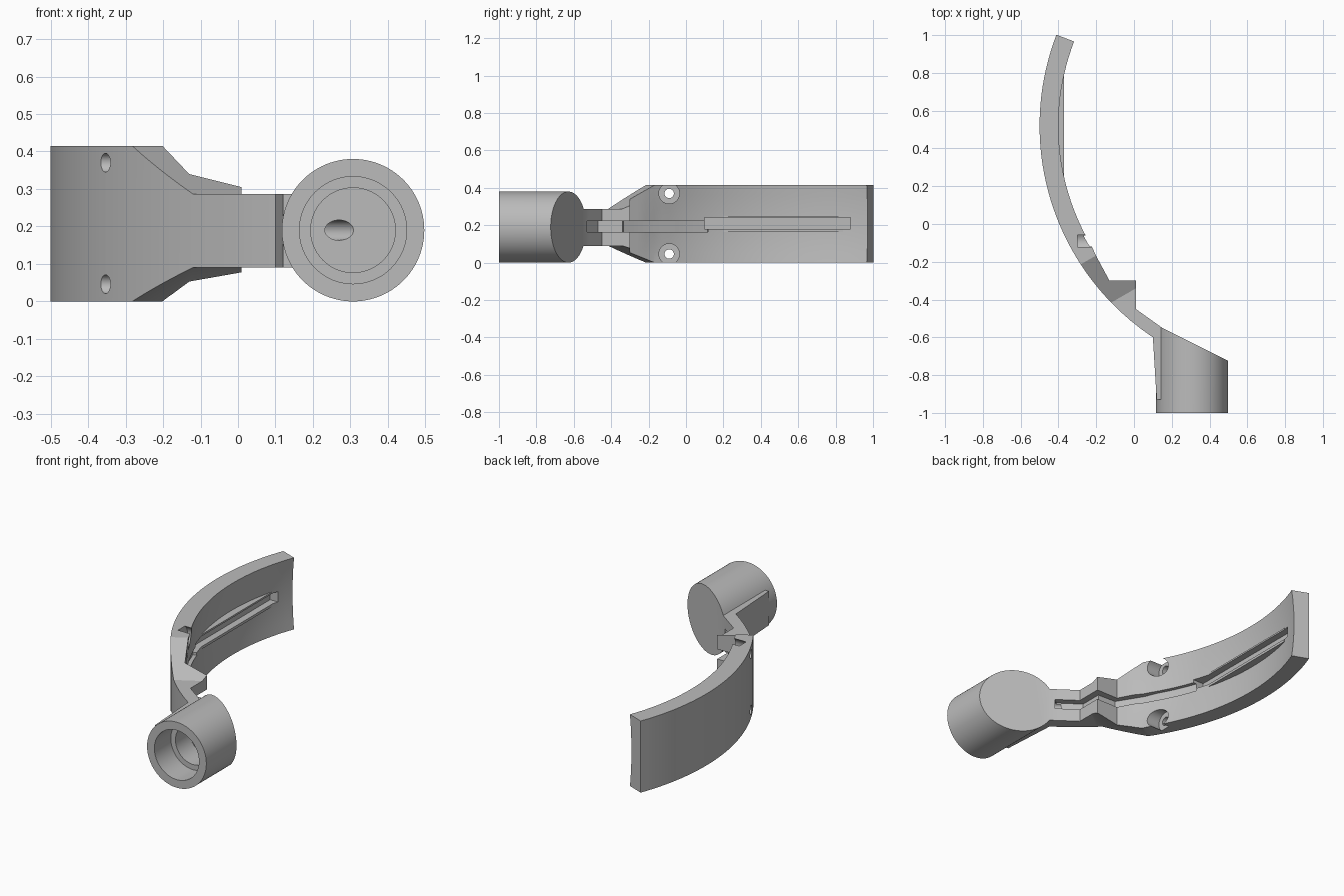
import bpy, bmesh, math
from mathutils import Vector

if "Cube" in bpy.data.objects:
    bpy.data.objects.remove(bpy.data.objects["Cube"])

CX, CY = 0.845, 0.52          # centre of the band's arc
R_OUT, R_IN = 1.345, 1.245
H = 0.415

grey = bpy.data.materials.new("plain_grey")
grey.diffuse_color = (0.5, 0.5, 0.5, 1)
grey.use_nodes = True
grey.node_tree.nodes["Principled BSDF"].inputs["Base Color"].default_value = grey.diffuse_color


def arc(r, deg):
    a = math.radians(deg)
    return Vector((CX + r * math.cos(a), CY + r * math.sin(a)))


def make(name, bm):
    bmesh.ops.recalc_face_normals(bm, faces=bm.faces)
    me = bpy.data.meshes.new(name)
    bm.to_mesh(me)
    bm.free()
    me.materials.append(grey)
    ob = bpy.data.objects.new(name, me)
    bpy.context.collection.objects.link(ob)
    return ob


def prism(name, pts, to_a, to_b):
    """Extrude a 2D outline between two mapping functions."""
    bm = bmesh.new()
    a = [bm.verts.new(to_a(p)) for p in pts]
    b = [bm.verts.new(to_b(p)) for p in pts]
    bm.faces.new(a)
    bm.faces.new(b[::-1])
    n = len(pts)
    for i in range(n):
        bm.faces.new((a[i], b[i], b[(i + 1) % n], a[(i + 1) % n]))
    return make(name, bm)


def z_prism(name, pts, z0, z1):
    return prism(name, pts, lambda p: (p[0], p[1], z0), lambda p: (p[0], p[1], z1))


def box(name, x0, x1, y0, y1, z0, z1):
    return z_prism(name, [(x0, y0), (x1, y0), (x1, y1), (x0, y1)], z0, z1)


def rod(name, p, q, r, n=64):
    p, q = Vector(p), Vector(q)
    rot = (q - p).to_track_quat('Z', 'Y')
    ring = [(r * math.cos(2 * math.pi * i / n), r * math.sin(2 * math.pi * i / n)) for i in range(n)]
    return prism(name, ring, lambda c: p + rot @ Vector((c[0], c[1], 0)),
                 lambda c: q + rot @ Vector((c[0], c[1], 0)))


def boolean(target, tool, op):
    m = target.modifiers.new(op, 'BOOLEAN')
    m.operation, m.object, m.solver = op, tool, 'EXACT'
    bpy.context.view_layer.objects.active = target
    bpy.ops.object.modifier_apply(modifier=m.name)
    bpy.data.objects.remove(tool, do_unlink=True)


# Curved band running into the stepped neck: stations of (outer, inner, hollow depth)
stations = []
for i in range(27):
    d = 159 + i * 2
    if d < 212:
        stations.append((arc(R_OUT, d), arc(R_IN, d), 0.014))
neck = [(212, (-0.2, -0.17)), (217, (-0.13, -0.30)), (222, (0.01, -0.30)),
        (227, (0.01, -0.45)), (236.4, (0.15, -0.55))]
for (d0, p0), (d1, p1) in zip(neck, neck[1:]):
    for k in range(3):
        t = k / 3
        stations.append((arc(R_OUT, d0 + (d1 - d0) * t), Vector(p0).lerp(Vector(p1), t),
                         0.010 if d0 == 212 and k == 0 else 0))
stations += [(Vector((0.10, -0.60)), Vector((0.15, -0.55)), 0),
             (Vector((0.11, -0.765)), Vector((0.18, -0.60)), 0),
             (Vector((0.12, -0.93)), Vector((0.18, -0.93)), 0)]

bm = bmesh.new()
rows = 9
loops = []
for o, i, hollow in stations:
    inward = (o - i).normalized()
    loop = [bm.verts.new((o.x, o.y, 0)), bm.verts.new((o.x, o.y, H))]
    for k in range(rows):
        u = 1 - 2 * k / (rows - 1)
        p = i + inward * hollow * (1 - u * u)
        loop.append(bm.verts.new((p.x, p.y, H * (u + 1) / 2)))
    loops.append(loop)
for a, b in zip(loops, loops[1:]):
    for k in range(len(a)):
        j = (k + 1) % len(a)
        bm.faces.new((a[k], a[j], b[j], b[k]))
bm.faces.new(loops[0])
bm.faces.new(loops[-1][::-1])
body = make("curved_arm", bm)

# Sloped tapers that narrow the band down to the neck
S, T = Vector((0.5, -0.866, 0)), Vector((0.866, 0.5, 0))
for pts in ([(0.044, H), (0.30, 0.287), (1.3, 0.287), (1.3, 0.7), (0.044, 0.7)],
            [(0.044, 0), (0.30, 0.09), (1.3, 0.09), (1.3, -0.3), (0.044, -0.3)]):
    cut = prism("taper_cutter", pts, lambda p: S * p[0] - T * 1.5 + Vector((0, 0, p[1])),
                lambda p: S * p[0] + T * 1.5 + Vector((0, 0, p[1])))
    boolean(body, cut, 'DIFFERENCE')

# Straight rail pad and its slot on the inside of the band
boolean(body, box("rail_pad", -0.43, -0.37, 0.2, 0.84, 0.165, 0.25), 'UNION')
boolean(body, box("slot_cutter", -0.41, -0.2, 0.10, 0.88, 0.18, 0.24), 'DIFFERENCE')

# Cable groove following the inner face
floor = [arc(1.28, d) for d in (198.5, 202, 206, 210)]
floor += [(-0.235, -0.19), (-0.145, -0.335), (-0.03, -0.34), (-0.03, -0.47), (0.09, -0.555)]
open_side = [(0.16, -0.50), (0.06, -0.42), (0.06, -0.24), (-0.09, -0.24), (-0.14, -0.16)]
open_side += [arc(1.19, d) for d in (210, 206, 202, 199)]
boolean(body, z_prism("groove_cutter", floor + open_side, 0.165, 0.222), 'DIFFERENCE')

# Screw holes with counterbores
for z in (0.37, 0.046):
    boolean(body, rod("screw_cutter", (-0.6, -0.09, z), (-0.1, -0.09, z), 0.025, 32), 'DIFFERENCE')
    boolean(body, rod("counterbore_cutter", (-0.3, -0.09, z), (-0.1, -0.09, z), 0.055, 48), 'DIFFERENCE')

# Round socket with a slanted back
AX, AZ = 0.307, 0.19
socket = rod("socket", (AX, -1, AZ), (AX, -0.45, AZ), 0.19, 96)
boolean(socket, z_prism("slant_cutter", [(0, -0.475), (0.6, -0.775), (0.6, 0), (0, 0)], -0.2, 0.6), 'DIFFERENCE')
boolean(body, socket, 'UNION')

# Stepped bore and the oblique cable passage
boolean(body, rod("wide_bore_cutter", (AX, -1.1, AZ), (AX, -0.85, AZ), 0.143, 80), 'DIFFERENCE')
boolean(body, rod("narrow_bore_cutter", (AX, -1.1, AZ), (AX, -0.72, AZ), 0.113, 80), 'DIFFERENCE')
boolean(body, rod("passage_cutter", (0.29, -0.74, AZ), (0.08, -0.53, AZ), 0.027, 32), 'DIFFERENCE')

bpy.ops.object.select_all(action='DESELECT')
body.select_set(True)
bpy.context.view_layer.objects.active = body
bpy.ops.object.shade_smooth_by_angle(angle=math.radians(25))
